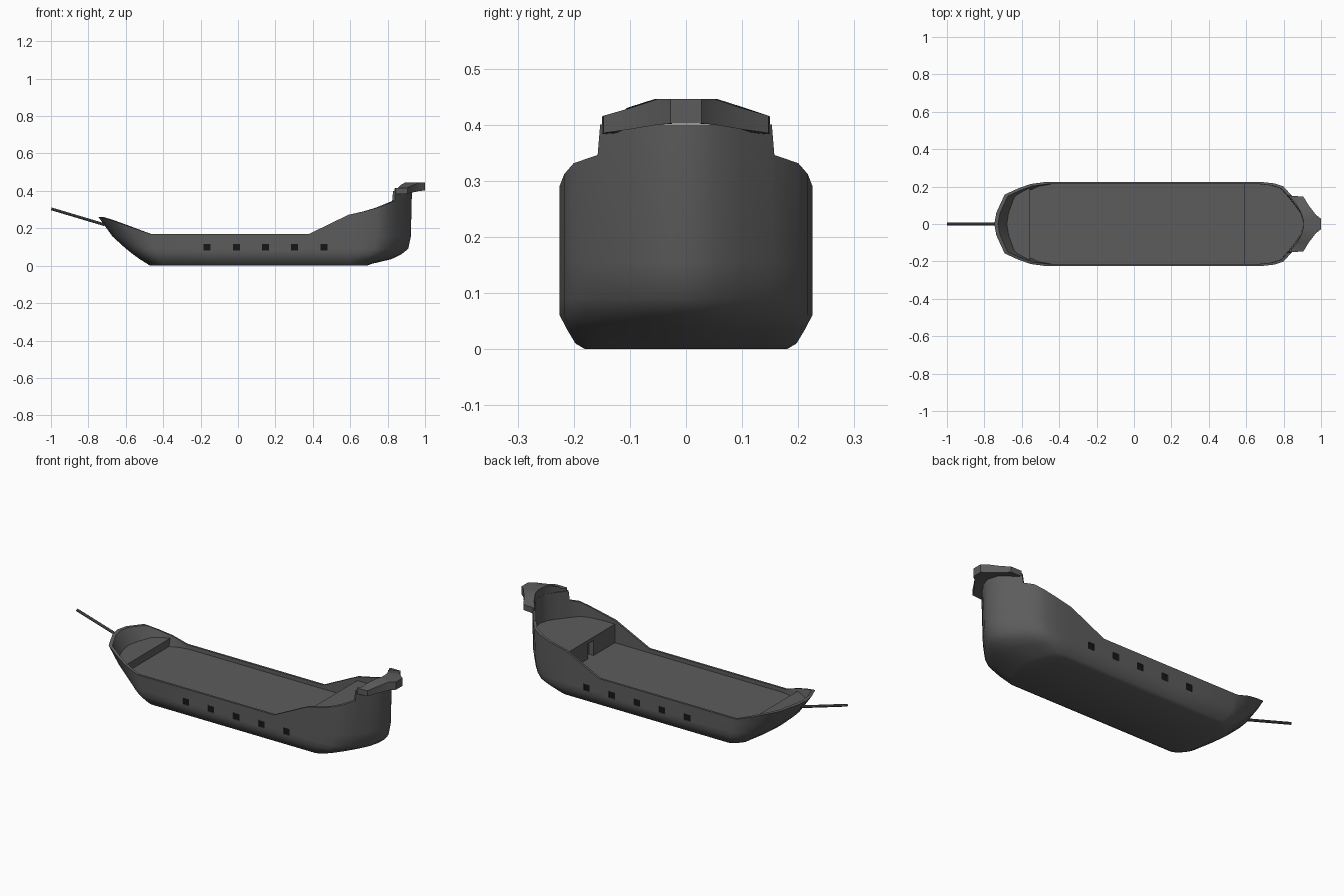
import bpy, bmesh, math
from mathutils import Vector

if "Cube" in bpy.data.objects:
    bpy.data.objects.remove(bpy.data.objects["Cube"])

RAIL = [(-.75, .262), (-.72, .257), (-.6, .216), (-.47, .17), (.38, .17), (.59, .272),
        (.72, .30), (.8375, .346), (.8425, .40), (.95, .40)]
BOW = [(0, 0), (.04, .27), (.2, .7), (.45, .84), (.7, .95), (1, 1)]
MID = [-.1, .38, .48, .59]
STERN = [(1, 1), (.72, .965), (.52, .89), (.37, .70), (.35, .68), (.18, .44), (.06, .24), (0, 0)]


def material(name, v):
    m = bpy.data.materials.new(name)
    m.diffuse_color = (v, v, v, 1)
    m.use_nodes = True
    m.node_tree.nodes["Principled BSDF"].inputs["Base Color"].default_value = m.diffuse_color
    return m


DARK = material("dark_grey", .107)
BLACK = material("port_black", .008)


def rail_z(x):
    for (a, za), (b, zb) in zip(RAIL, RAIL[1:]):
        if x <= b:
            return za + (zb - za) * max(0, (x - a) / (b - a))
    return RAIL[-1][1]


def half_plan(bow, bow_end, stern_start, stern, width):
    """Half of the hull outline, from bow tip round to stern tip."""
    pts = [(bow + t * (bow_end - bow), f * width) for t, f in BOW]
    pts += [(x, width) for x in MID]
    return pts + [(stern - t * (stern - stern_start), f * width) for t, f in STERN]


def full(half):
    """Close a half outline of (x, y, z) points by mirroring in y."""
    return half + [(x, -y, z) for x, y, z in reversed(half) if abs(y) > 1e-6]


def finish(bm, name, angle=None, mat=DARK):
    bmesh.ops.recalc_face_normals(bm, faces=bm.faces)
    me = bpy.data.meshes.new(name)
    bm.to_mesh(me)
    bm.free()
    me.materials.append(mat)
    ob = bpy.data.objects.new(name, me)
    bpy.context.collection.objects.link(ob)
    if angle:
        bpy.ops.object.select_all(action='DESELECT')
        ob.select_set(True)
        bpy.context.view_layer.objects.active = ob
        bpy.ops.object.shade_smooth_by_angle(angle=math.radians(angle))
    return ob


def loft(name, loops, angle=None):
    """Skin a stack of rings, capping both ends."""
    bm = bmesh.new()
    rings = [[bm.verts.new(p) for p in l] for l in loops]
    n = len(rings[0])
    for a, b in zip(rings, rings[1:]):
        for i in range(n):
            j = (i + 1) % n
            bm.faces.new((a[i], a[j], b[j], b[i]))
    bm.faces.new(rings[0])
    bm.faces.new(rings[-1])
    return finish(bm, name, angle)


def boxes(name, items, mat=DARK):
    bm = bmesh.new()
    for c, s in items:
        r = bmesh.ops.create_cube(bm, size=1)
        bmesh.ops.scale(bm, vec=s, verts=r['verts'])
        bmesh.ops.translate(bm, vec=c, verts=r['verts'])
    return finish(bm, name, mat=mat)


def cut(ob, cutter):
    cutter.hide_render = cutter.hide_viewport = True
    m = ob.modifiers.new("cut", 'BOOLEAN')
    m.operation, m.solver, m.object = 'DIFFERENCE', 'EXACT', cutter


# Hull: outer skin, rail, inner bulwark and main deck
levels = [(0, -.47, -.39, .60, .69, .18), (.01, -.485, -.40, .61, .715, .197),
          (.035, -.525, -.42, .63, .82, .212), (.06, -.56, -.43, .65, .872, .225),
          (.09, -.598, -.44, .66, .91, .225), (.155, -.67, -.455, .67, .924, .225)]
loops = [full([(x, y, z) for x, y in half_plan(*p)]) for z, *p in levels]
outer = half_plan(-.747, -.47, .68, .93, .225)
inner = half_plan(-.727, -.465, .675, .912, .213)
zs = [rail_z(x) for x, y in outer]
for plan in (outer, inner):
    loops.append(full([(x, y, z) for (x, y), z in zip(plan, zs)]))
loops.append(full([(x, y, .148) for x, y in half_plan(-.652, -.445, .665, .906, .213)]))
hull = loft("hull", loops, angle=50)

# Gun ports on both sides: recess with a black back
ports = [(-.165 + .156 * i, s) for i in range(5) for s in (-1, 1)]
cut(hull, boxes("port_cutter", [((x, s * .225, .098), (.038, .03, .036)) for x, s in ports]))
boxes("gun_ports", [((x, s * .212, .098), (.0378, .016, .0358)) for x, s in ports], BLACK)

# Raised foredeck, tapering with the bow
fx = -.555
fore = [(-.683, 0), (-.675, .06), (-.643, .14), (-.60, .18), (fx, .206)]
loft("foredeck", [full([(fx + (x - fx) * .7, y * .94, .14) for x, y in fore]),
                  full([(x, y, .19) for x, y in fore])])

# Raised aft deck with a doorway in its front wall
aft = [(x - .016, y * .95) for x, y in outer if x >= .6]
aft_deck = loft("aft_deck", [full([(.59, .215, z)] + [(x, y, z) for x, y in aft])
                             for z in (.14, .252)])
cut(aft_deck, boxes("door_cutter", [((.59, 0, .19), (.06, .05, .085))]))

# Stern lip: crescent slab overhanging the stern wall
lip = [(.838, .140, .842, .150, .383, .414), (.855, .120, .905, .147, .385, .416),
       (.868, .105, .935, .098, .392, .430), (.895, .055, .972, .050, .400, .446),
       (.905, .02, 1, .028, .402, .446)]
lip += [(a, -b, c, -d, e, f) for a, b, c, d, e, f in reversed(lip)]
loft("stern_lip", [[(xi, yi, lo), (xo, yo, lo), (xo, yo, hi), (xi, yi, hi)]
                   for xi, yi, xo, yo, lo, hi in lip], angle=25)

# Bowsprit
a, b = Vector((-.998, 0, .304)), Vector((-.711, 0, .2185))
bpy.ops.mesh.primitive_cylinder_add(vertices=8, radius=.0075, depth=(b - a).length, location=(a + b) / 2)
spar = bpy.context.object
spar.name = "bowsprit"
spar.rotation_mode = 'QUATERNION'
spar.rotation_quaternion = (b - a).to_track_quat('Z', 'Y')
spar.data.materials.append(DARK)
